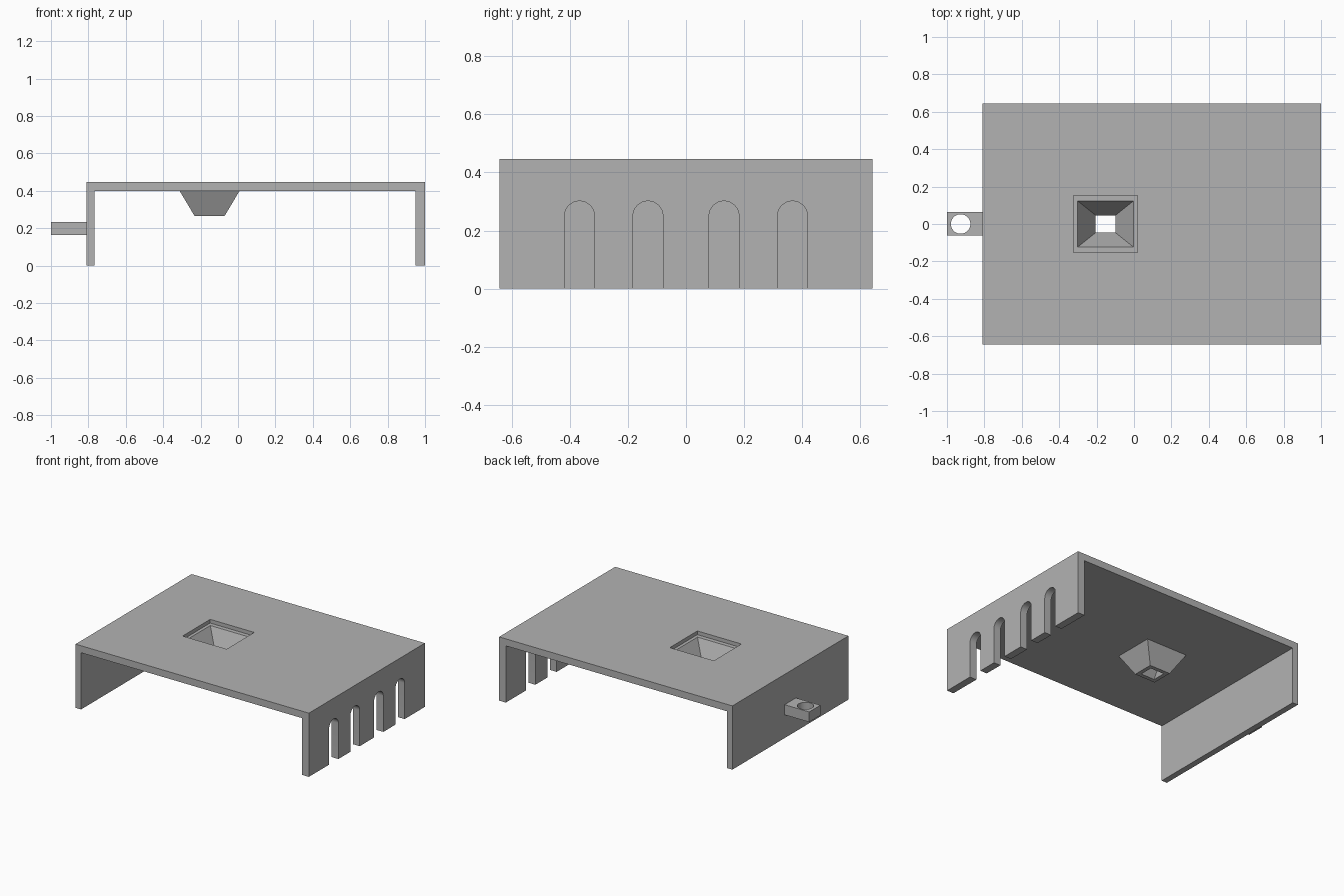
import bpy, bmesh, math

cube = bpy.data.objects.get("Cube")
if cube:
    bpy.data.objects.remove(cube, do_unlink=True)

grey = bpy.data.materials.new("plain_grey")
grey.use_nodes = True
COLOR = (0.45, 0.45, 0.45, 1)
grey.diffuse_color = COLOR
grey.node_tree.nodes["Principled BSDF"].inputs["Base Color"].default_value = COLOR


def loft(name, bottom, top):
    """Closed solid between two matching rings of points."""
    bm = bmesh.new()
    a = [bm.verts.new(p) for p in bottom]
    b = [bm.verts.new(p) for p in top]
    n = len(a)
    bm.faces.new(a)
    bm.faces.new(b)
    for i in range(n):
        j = (i + 1) % n
        bm.faces.new((a[i], a[j], b[j], b[i]))
    bmesh.ops.recalc_face_normals(bm, faces=bm.faces)
    mesh = bpy.data.meshes.new(name)
    bm.to_mesh(mesh)
    bm.free()
    mesh.materials.append(grey)
    obj = bpy.data.objects.new(name, mesh)
    bpy.context.collection.objects.link(obj)
    return obj


def rect(cx, cy, hx, hy, z):
    return [(cx + sx * hx, cy + sy * hy, z)
            for sx, sy in ((-1, -1), (1, -1), (1, 1), (-1, 1))]


def combine(target, tool, operation):
    mod = target.modifiers.new("join", "BOOLEAN")
    mod.operation = operation
    mod.solver = "EXACT"
    mod.object = tool
    bpy.context.view_layer.objects.active = target
    bpy.ops.object.modifier_apply(modifier=mod.name)
    bpy.data.objects.remove(tool, do_unlink=True)


# Housing: roof with a wall down each side
HALF_Y, HEIGHT, ROOF = 0.643, 0.447, 0.398
profile = [(-0.81, 0), (-0.768, 0), (-0.768, ROOF), (0.948, ROOF),
           (0.948, 0), (1, 0), (1, HEIGHT), (-0.81, HEIGHT)]
housing = loft("housing", [(x, -HALF_Y, z) for x, z in profile],
               [(x, HALF_Y, z) for x, z in profile])

# Hopper: tapered shell under the roof, with a shallow recess above it
HX, LEDGE, LOW = -0.152, 0.421, 0.265
hopper = loft("hopper", rect(HX, 0, 0.08, 0.074, LOW),
              rect(HX, 0, 0.173, 0.153, LEDGE))
combine(housing, hopper, "UNION")
recess = loft("recess_cutter", rect(HX, 0, 0.171, 0.153, LEDGE),
              rect(HX, 0, 0.171, 0.153, 0.5))
combine(housing, recess, "DIFFERENCE")
# The funnel cutter keeps its slope a little past both ends
SLOPE_X, SLOPE_Y, EXTRA = 0.62, 0.49, 0.01
funnel = loft("funnel_cutter",
              rect(HX, 0, 0.053 - EXTRA * SLOPE_X, 0.0465 - EXTRA * SLOPE_Y, LOW - EXTRA),
              rect(HX, 0, 0.149 + EXTRA * SLOPE_X, 0.123 + EXTRA * SLOPE_Y, LEDGE + EXTRA))
combine(housing, funnel, "DIFFERENCE")

# Arched slots in the left wall
R, SPRING = 0.0515, 0.25
for cy in (-0.367, -0.131, 0.131, 0.367):
    arch = [(cy - R, -0.1), (cy + R, -0.1)]
    arch += [(cy + R * math.cos(t * math.pi / 24), SPRING + R * math.sin(t * math.pi / 24))
             for t in range(25)]
    slot = loft("slot_cutter", [(0.9, y, z) for y, z in arch],
                [(1.1, y, z) for y, z in arch])
    combine(housing, slot, "DIFFERENCE")

# Tab with a round hole on the right wall
tab = loft("mounting_tab", rect(-0.9, 0.001, 0.1, 0.0625, 0.163),
           rect(-0.9, 0.001, 0.1, 0.0625, 0.234))
ring = [(-0.927 + 0.052 * math.cos(i * math.pi / 24), 0.052 * math.sin(i * math.pi / 24))
        for i in range(48)]
hole = loft("hole_cutter", [(x, y, 0.1) for x, y in ring], [(x, y, 0.3) for x, y in ring])
combine(tab, hole, "DIFFERENCE")

for obj in (housing, tab):
    bpy.ops.object.select_all(action="DESELECT")
    obj.select_set(True)
    bpy.context.view_layer.objects.active = obj
    bpy.ops.object.shade_smooth_by_angle(angle=math.radians(25))
